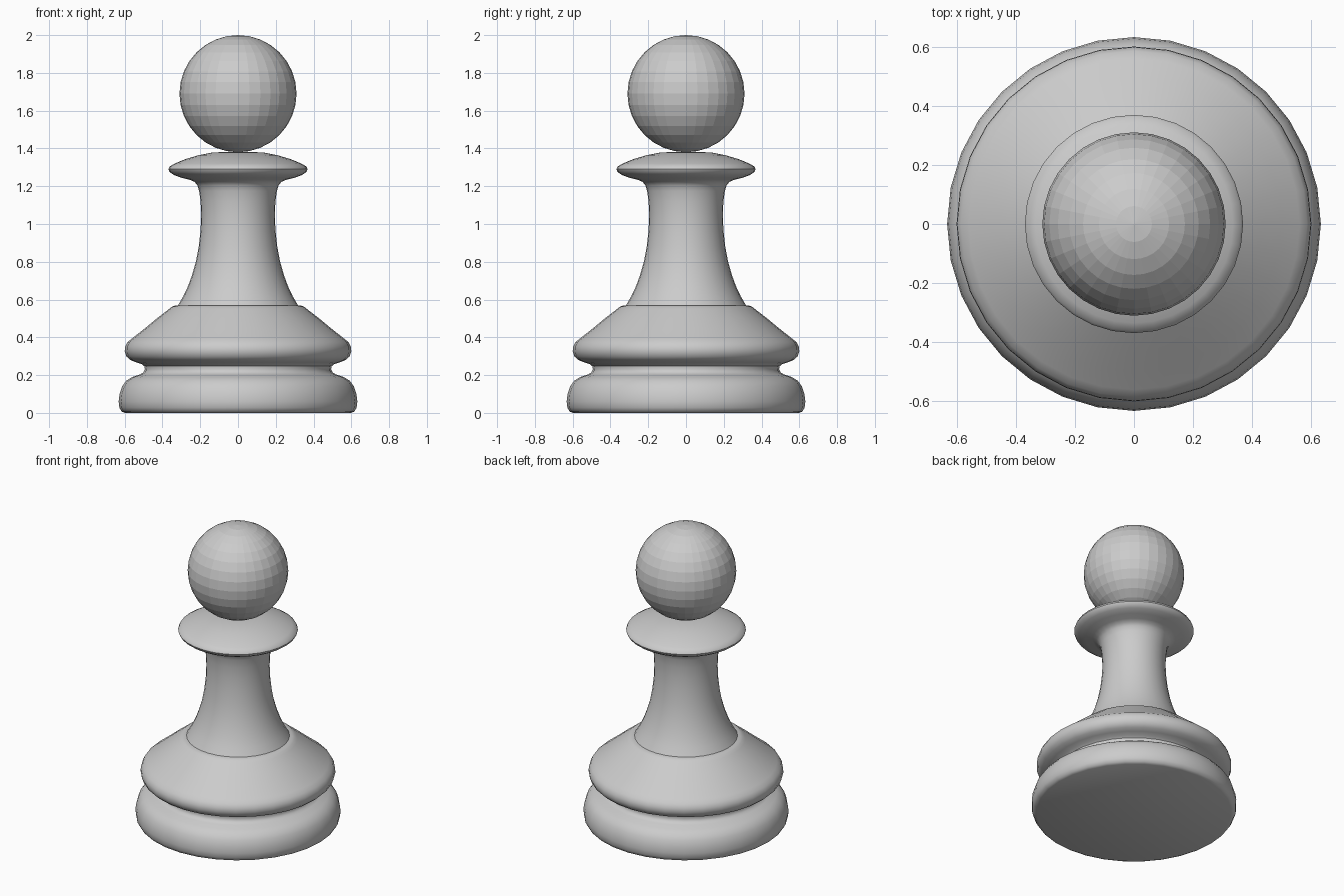
import bpy, bmesh, math

if "Cube" in bpy.data.objects:
    bpy.data.objects.remove(bpy.data.objects["Cube"])

SEG = 32
mat = bpy.data.materials.new("light_grey")
mat.diffuse_color = (0.6, 0.6, 0.6, 1)
mat.use_nodes = True
mat.node_tree.nodes["Principled BSDF"].inputs["Base Color"].default_value = mat.diffuse_color


def finish(name, bm, smooth):
    bmesh.ops.recalc_face_normals(bm, faces=bm.faces)
    me = bpy.data.meshes.new(name)
    bm.to_mesh(me)
    bm.free()
    me.materials.append(mat)
    ob = bpy.data.objects.new(name, me)
    bpy.context.collection.objects.link(ob)
    if smooth:
        bpy.ops.object.select_all(action='DESELECT')
        ob.select_set(True)
        bpy.context.view_layer.objects.active = ob
        bpy.ops.object.shade_smooth_by_angle(angle=math.radians(40))
    return ob


def lathe(name, profile):
    """Revolve (radius, height) points round z, capping both ends."""
    bm = bmesh.new()
    rings = [[bm.verts.new((r * math.cos(i * math.tau / SEG),
                            r * math.sin(i * math.tau / SEG), z))
              for i in range(SEG)] for r, z in profile]
    for a, b in zip(rings, rings[1:]):
        for i in range(SEG):
            j = (i + 1) % SEG
            bm.faces.new((a[i], a[j], b[j], b[i]))
    bm.faces.new(rings[0][::-1])
    bm.faces.new(rings[-1])
    return finish(name, bm, True)


# stepped base with a groove and sloping shoulder
lathe("base", [
    (0.60, 0.0), (0.617, 0.008), (0.628, 0.028), (0.632, 0.06), (0.627, 0.10),
    (0.614, 0.14), (0.592, 0.17), (0.56, 0.19), (0.52, 0.203), (0.502, 0.213),
    (0.493, 0.23), (0.496, 0.247), (0.51, 0.258), (0.54, 0.268),
    (0.57, 0.28), (0.59, 0.298), (0.60, 0.325), (0.598, 0.35),
    (0.585, 0.375), (0.56, 0.395), (0.50, 0.442), (0.43, 0.50),
    (0.365, 0.55), (0.35, 0.562), (0.335, 0.568), (0.315, 0.57)])

# waisted stem running into the collar disc
lathe("stem_and_collar", [
    (0.318, 0.569), (0.29, 0.617), (0.265, 0.67), (0.243, 0.73), (0.223, 0.80),
    (0.208, 0.88), (0.198, 0.97), (0.195, 1.05), (0.198, 1.12),
    (0.206, 1.175), (0.215, 1.205), (0.23, 1.223), (0.255, 1.234),
    (0.30, 1.245), (0.34, 1.26), (0.362, 1.275), (0.369, 1.29),
    (0.362, 1.305), (0.335, 1.32), (0.28, 1.343), (0.21, 1.364),
    (0.14, 1.378), (0.06, 1.382)])

# faceted ball head
bm = bmesh.new()
bmesh.ops.create_uvsphere(bm, u_segments=32, v_segments=16, radius=0.31)
bmesh.ops.translate(bm, verts=bm.verts, vec=(0, 0, 1.69))
finish("head", bm, False)
